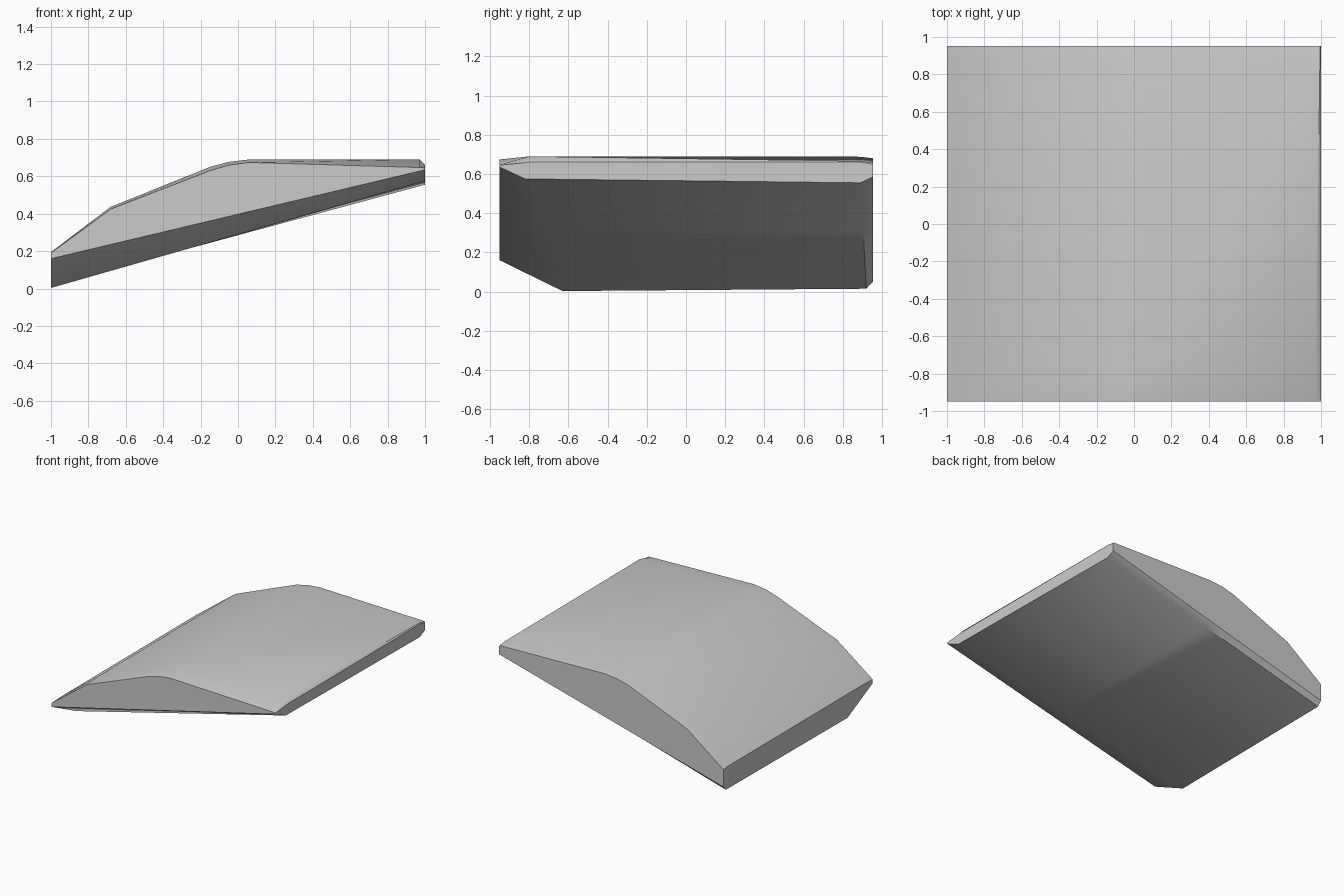
import bpy
import bmesh
from math import radians

cube = bpy.data.objects.get("Cube")
if cube:
    bpy.data.objects.remove(cube, do_unlink=True)

grey = bpy.data.materials.new("plain grey")
grey.use_nodes = True
colour = (0.6, 0.6, 0.6, 1)
grey.diffuse_color = colour
grey.node_tree.nodes["Principled BSDF"].inputs["Base Color"].default_value = colour

# Underside corners, front to back: (y, z) at the low end and at the high end
LOW = [(-0.95, 0.16), (-0.63, 0.003), (0.92, 0.015), (0.953, 0.05)]
HIGH = [(-0.95, 0.635), (-0.82, 0.575), (0.89, 0.555), (0.953, 0.585)]

# Upper outline stations: x, then heights of front edge, front ridge, back ridge, back edge
TOP = [
    (-1.0, 0.19, 0.195, 0.195, 0.19),
    (-0.68, 0.425, 0.437, 0.437, 0.43),
    (-0.15, 0.63, 0.65, 0.65, 0.645),
    (-0.05, 0.66, 0.677, 0.677, 0.669),
    (0.06, 0.674, 0.69, 0.688, 0.68),
    (0.972, 0.647, 0.69, 0.666, 0.657),
    (1.0, 0.645, 0.66, 0.66, 0.65),
]
TOP_Y = (-0.95, -0.8, 0.89, 0.953)


def ring(station):
    """One closed cross-section of the wedge: over the top, back along the underside."""
    x, heights = station[0], station[1:]
    t = (x + 1) / 2
    points = []
    for i, (y, z) in enumerate(zip(TOP_Y, heights)):
        # the end chamfer narrows towards the back
        px = 0.994 if 0.9 < x < 1 and i > 1 else x
        points.append((px, y, z))
    for (ya, za), (yb, zb) in reversed(list(zip(LOW, HIGH))):
        points.append((x, ya + (yb - ya) * t, za + (zb - za) * t))
    return points


# Tilted wedge slab, lofted from the low end to the high end
bm = bmesh.new()
rings = [[bm.verts.new(p) for p in ring(s)] for s in TOP]
count = len(rings[0])
for a, b in zip(rings, rings[1:]):
    for i in range(count):
        j = (i + 1) % count
        bm.faces.new((a[i], a[j], b[j], b[i]))
bm.faces.new(rings[0])
bm.faces.new(rings[-1])
bmesh.ops.recalc_face_normals(bm, faces=bm.faces)

mesh = bpy.data.meshes.new("wedge_slab")
bm.to_mesh(mesh)
bm.free()
mesh.materials.append(grey)
slab = bpy.data.objects.new("wedge_slab", mesh)
bpy.context.collection.objects.link(slab)

# Soft rounding across the shallow bends, sharp at the rims
bpy.ops.object.select_all(action="DESELECT")
slab.select_set(True)
bpy.context.view_layer.objects.active = slab
bpy.ops.object.shade_smooth_by_angle(angle=radians(32))
